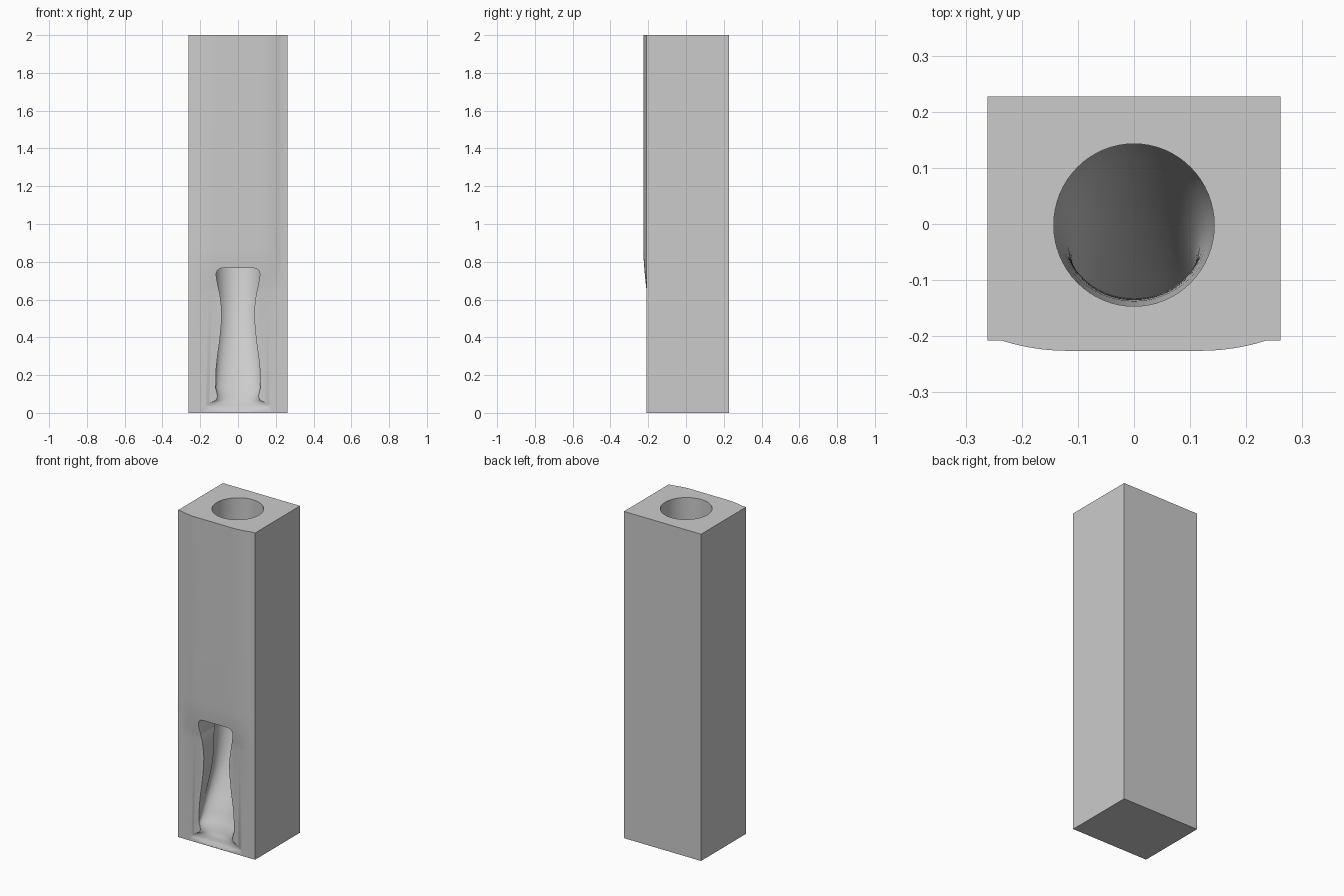
import bpy, bmesh, math

old = bpy.data.objects.get("Cube")
if old:
    bpy.data.objects.remove(old, do_unlink=True)

GREY = (0.6, 0.6, 0.6, 1)
mat = bpy.data.materials.new("plain grey")
mat.use_nodes = True
mat.diffuse_color = GREY
mat.node_tree.nodes["Principled BSDF"].inputs["Base Color"].default_value = GREY


def refine(rows, steps):
    """Smooth a list of (z, a, b, ...) rows with a Catmull-Rom spline."""
    out = []
    for i in range(len(rows) - 1):
        p = [rows[max(i - 1, 0)], rows[i], rows[i + 1], rows[min(i + 2, len(rows) - 1)]]
        for s in range(steps):
            t = s / steps
            row = []
            for a, b, c, d in zip(*p):
                k = c - a
                m = 2 * a - 5 * b + 4 * c - d
                n = 3 * b - a - 3 * c + d
                row.append(b + 0.5 * t * (k + t * (m + t * n)))
            # height stays linear so that rings never cross
            row[0] = p[1][0] + (p[2][0] - p[1][0]) * t
            out.append(tuple(row))
    return out + [rows[-1]]


def loft(name, rings):
    """Skin a stack of equal-length rings and cap both ends."""
    bm = bmesh.new()
    loops = [[bm.verts.new(p) for p in ring] for ring in rings]
    for lo, hi in zip(loops, loops[1:]):
        for i in range(len(lo)):
            j = (i + 1) % len(lo)
            bm.faces.new((lo[i], lo[j], hi[j], hi[i]))
    bm.faces.new(loops[0])
    bm.faces.new(loops[-1])
    bmesh.ops.recalc_face_normals(bm, faces=bm.faces)
    mesh = bpy.data.meshes.new(name)
    bm.to_mesh(mesh)
    bm.free()
    mesh.materials.append(mat)
    obj = bpy.data.objects.new(name, mesh)
    bpy.context.collection.objects.link(obj)
    return obj


# Block: a tall box whose front swells gently above the opening
def bulge(x, z):
    side = min(max((abs(x) - 0.12) / 0.115, 0), 1)
    up = min(max((z - 0.64) / 0.24, 0), 1)
    return 0.018 * (1 - side ** 2) * up * (1.5 - 0.5 * up * up)


def block_ring(z):
    xs = [-0.261, -0.235] + [0.235 * i / 12 for i in range(-11, 12)] + [0.235, 0.261]
    front = [(x, -0.208 - bulge(x, z), z) for x in xs]
    return front + [(0.261, 0.227, z), (-0.261, 0.227, z)]


levels = [0] + [0.64 + 0.03 * i for i in range(9)] + [2]
block = loft("chute_block", [block_ring(z) for z in levels])

# Shaft: round at the top, its back wall sweeping forward into a ramp
# rows: height, back, front, half width
shaft_rows = refine([
    (2.1, 0.143, -0.147, 0.143), (1.5, 0.142, -0.143, 0.143),
    (1.1, 0.138, -0.136, 0.14), (0.9, 0.125, -0.133, 0.133),
    (0.76, 0.10, -0.133, 0.125), (0.6, 0.06, -0.14, 0.115),
    (0.45, 0.01, -0.16, 0.11), (0.3, -0.06, -0.2, 0.115),
    (0.15, -0.14, -0.25, 0.12), (0.07, -0.18, -0.3, 0.135),
    (0.03, -0.195, -0.4, 0.35), (0.004, -0.207, -0.42, 0.4)], 5)


def oval(z, back, front, half):
    turns = [math.tau * i / 64 for i in range(64)]
    mid, depth = (back + front) / 2, (back - front) / 2
    return [(half * math.cos(a), mid + depth * math.sin(a), z) for a in turns]


shaft = loft("shaft_cutter", [oval(*r) for r in shaft_rows])

# Opening: a waisted doorway through the front, reaching into the shaft
# rows: height, half width, inner depth
door_rows = [(0.766, 0.085, -0.02), (0.763, 0.098, -0.02), (0.753, 0.110, -0.02)]
door_rows += refine([
    (0.735, 0.116, -0.022), (0.70, 0.111, -0.026), (0.62, 0.095, -0.038),
    (0.53, 0.086, -0.055), (0.4, 0.095, -0.095), (0.25, 0.114, -0.15),
    (0.15, 0.117, -0.195), (0.07, 0.11, -0.24)], 5)
door = loft("opening_cutter", [
    [(-h, -0.35, z), (h, -0.35, z), (h, y, z), (-h, y, z)] for z, h, y in door_rows])

# Cut both hollows out of the block
bpy.context.view_layer.objects.active = block
for cutter in (shaft, door):
    mod = block.modifiers.new(cutter.name, 'BOOLEAN')
    mod.operation = 'DIFFERENCE'
    mod.solver = 'EXACT'
    mod.object = cutter
    bpy.ops.object.modifier_apply(modifier=mod.name)
    bpy.data.objects.remove(cutter, do_unlink=True)

bpy.ops.object.select_all(action='DESELECT')
block.select_set(True)
bpy.ops.object.shade_smooth_by_angle(angle=math.radians(30))
